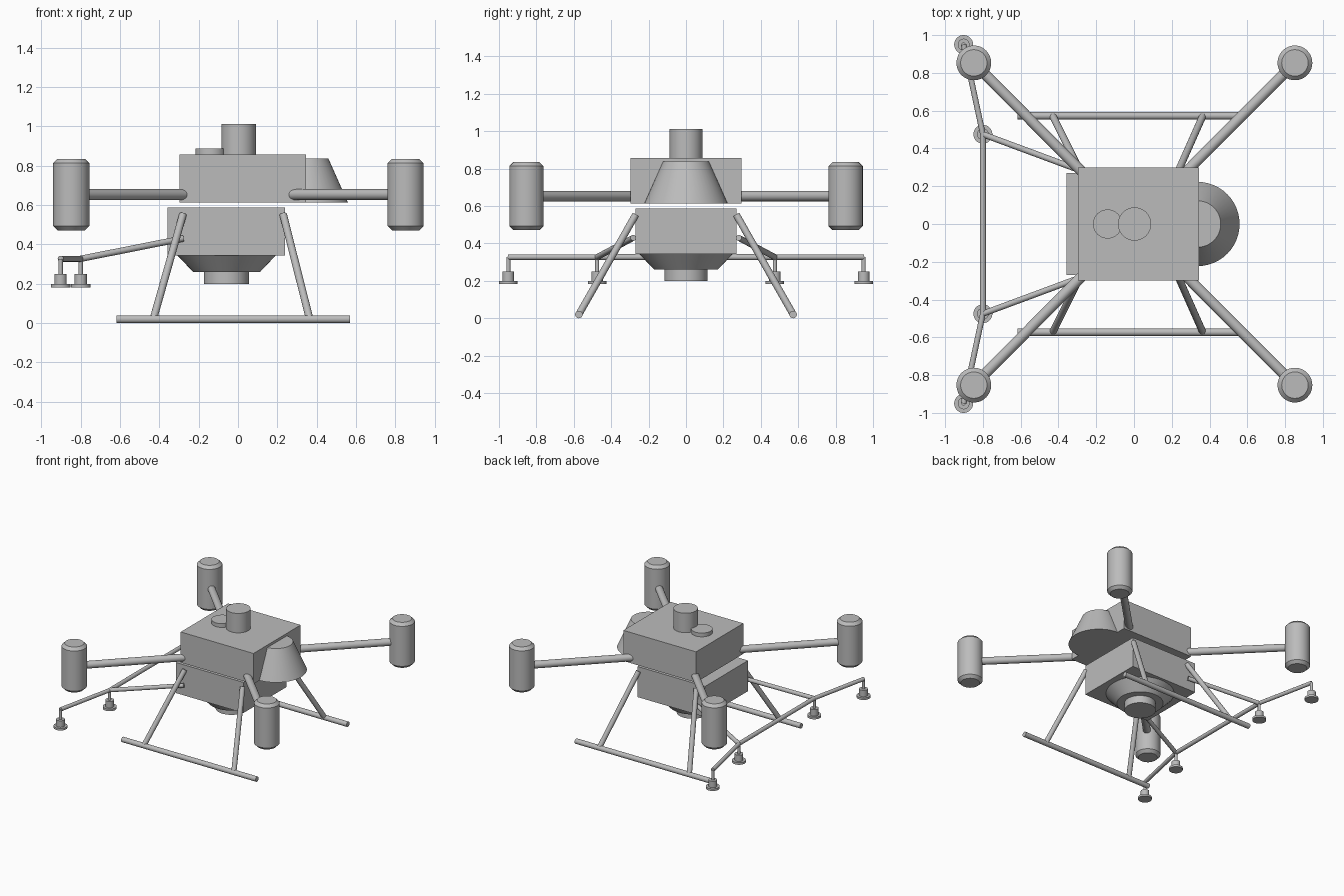
import bpy, math
from mathutils import Vector

if "Cube" in bpy.data.objects:
    bpy.data.objects.remove(bpy.data.objects["Cube"], do_unlink=True)

grey = bpy.data.materials.new("plain grey")
grey.use_nodes = True
GREY = (0.5, 0.5, 0.5, 1)
grey.diffuse_color = GREY
grey.node_tree.nodes["Principled BSDF"].inputs["Base Color"].default_value = GREY


def finish(name, smooth=True):
    ob = bpy.context.object
    ob.name = name
    ob.data.materials.append(grey)
    if smooth:
        bpy.ops.object.shade_smooth_by_angle(angle=math.radians(30))
    return ob


def box(name, low, high):
    low, high = Vector(low), Vector(high)
    bpy.ops.mesh.primitive_cube_add(size=1, location=(low + high) / 2)
    ob = finish(name, False)
    ob.scale = high - low
    return ob


def cone(name, x, y, z0, z1, r0, r1):
    bpy.ops.mesh.primitive_cone_add(vertices=48, radius1=r0, radius2=r1, depth=z1 - z0,
                                    location=(x, y, (z0 + z1) / 2))
    return finish(name)


def drum(name, x, y, z0, z1, r):
    bpy.ops.mesh.primitive_cylinder_add(vertices=48, radius=r, depth=z1 - z0,
                                        location=(x, y, (z0 + z1) / 2))
    return finish(name)


def rod(name, a, b, r):
    a, b = Vector(a), Vector(b)
    bpy.ops.mesh.primitive_cylinder_add(vertices=24, radius=r, depth=(b - a).length,
                                        location=(a + b) / 2)
    ob = finish(name)
    ob.rotation_euler = (b - a).to_track_quat('Z', 'Y').to_euler()
    return ob


# Body: two stacked blocks with a narrow gap
box("upper_body", (-0.297, -0.298, 0.614), (0.345, 0.298, 0.858))
box("lower_body", (-0.358, -0.271, 0.344), (0.238, 0.271, 0.588))

# Top fittings and nose
drum("top_mast", 0.003, 0, 0.85, 1.013, 0.088)
drum("top_cap", -0.14, 0, 0.85, 0.888, 0.077)
cone("nose_cone", 0.336, 0, 0.614, 0.838, 0.223, 0.123)

# Underside funnel and outlet
cone("belly_funnel", -0.058, 0, 0.26, 0.344, 0.17, 0.25)
drum("belly_outlet", -0.058, 0, 0.2, 0.262, 0.115)

for side, sy in (("right", -1), ("left", 1)):
    for end, sx in (("rear", -1), ("front", 1)):
        tag = f"{end}_{side}"
        # Arms and motor pods
        mx, my = 0.85 * sx + 0.002, 0.853 * sy
        rod("arm_" + tag, (0.24 * sx, 0.24 * sy, 0.653), (mx, my, 0.653), 0.028)
        pod = drum("motor_" + tag, mx, my, 0.472, 0.835, 0.092)
        bevel = pod.modifiers.new("rim", 'BEVEL')
        bevel.width, bevel.segments = 0.022, 1
        bevel.limit_method, bevel.angle_limit = 'ANGLE', math.radians(60)
        # Landing legs
        rod("leg_" + tag, (-0.025 + 0.255 * sx, 0.27 * sy, 0.552),
            (-0.033 + 0.397 * sx, 0.572 * sy, 0.022), 0.019)
    rod("skid_" + side, (-0.617, 0.573 * sy, 0.02), (0.569, 0.573 * sy, 0.02), 0.02)

    # Spray boom with hanging nozzles
    joint = (-0.8, 0.475 * sy, 0.327)
    tip = (-0.902, 0.95 * sy, 0.327)
    rod("boom_strut_" + side, (-0.28, 0.282 * sy, 0.43), joint, 0.016)
    rod("boom_end_" + side, joint, tip, 0.015)
    for place, (x, y, z) in (("inner", joint), ("outer", tip)):
        tag = f"{place}_{side}"
        drum("nozzle_pipe_" + tag, x, y, 0.24, z, 0.011)
        drum("nozzle_body_" + tag, x, y, 0.195, 0.25, 0.031)
        drum("nozzle_disc_" + tag, x, y, 0.182, 0.199, 0.05)

rod("boom_middle", (-0.8, -0.475, 0.327), (-0.8, 0.475, 0.327), 0.016)
